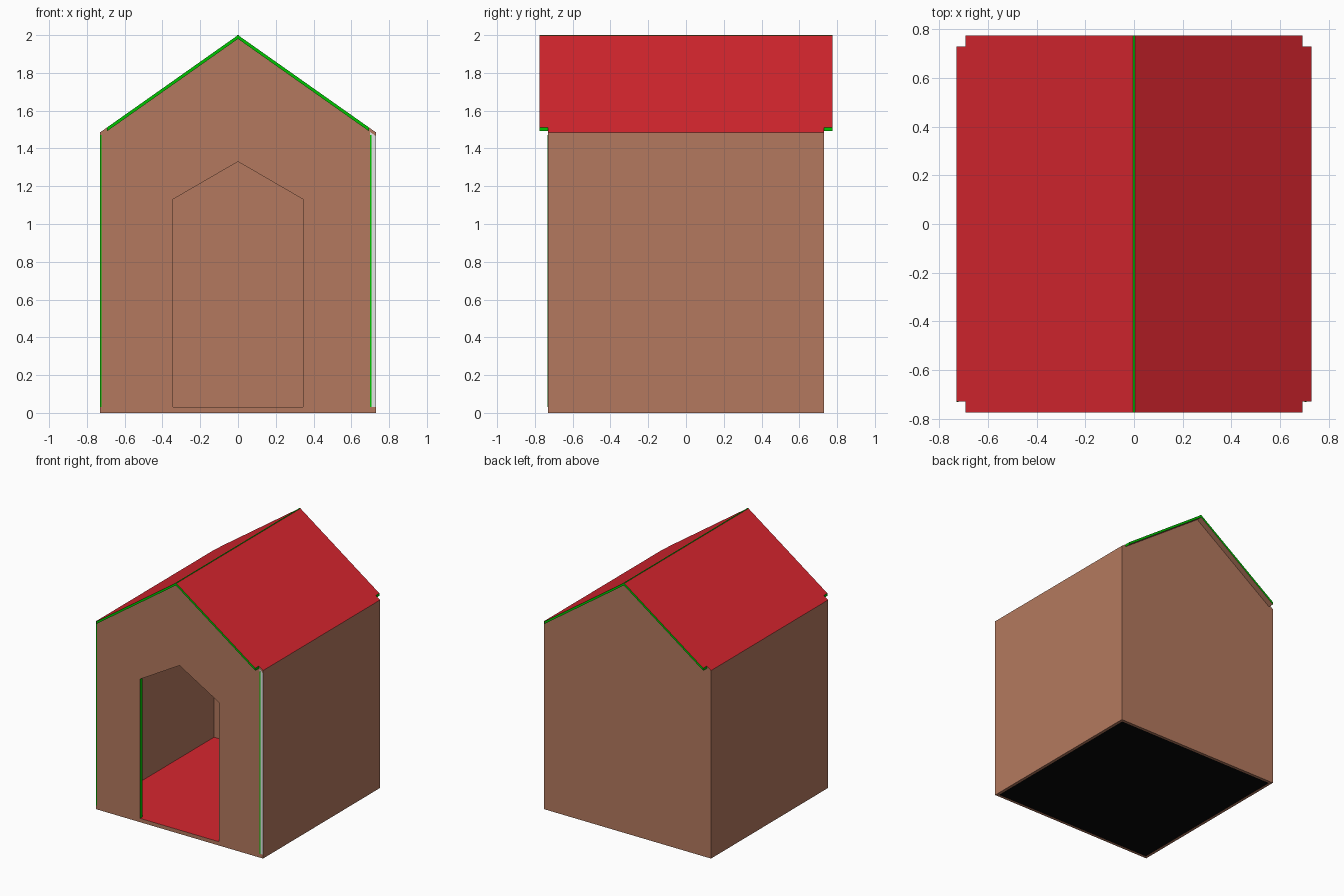
import bpy, bmesh
from mathutils import Vector

if "Cube" in bpy.data.objects:
    bpy.data.objects.remove(bpy.data.objects["Cube"])


def mat(name, rgb):
    m = bpy.data.materials.new(name)
    m.diffuse_color = (*rgb, 1)
    m.use_nodes = True
    m.node_tree.nodes["Principled BSDF"].inputs["Base Color"].default_value = m.diffuse_color
    return m


BROWN = mat("brown wood", (0.456, 0.191, 0.112))
RED = mat("red paint", (0.68, 0.019, 0.028))
GREEN = mat("green edge", (0.0, 0.55, 0.0))
WHITE = mat("white edge", (0.78, 0.78, 0.78))
BLACK = mat("black base", (0.002, 0.002, 0.002))
MATS = [BROWN, RED, GREEN, WHITE, BLACK]
B, R, G, W, K = range(5)


def panel(name, pts, offset, rule=lambda c, n: B, inset=0):
    """Extrude a flat outline by offset; rule(centre, normal) picks the colour."""
    bm = bmesh.new()
    face = bm.faces.new([bm.verts.new(p) for p in pts])
    ext = bmesh.ops.extrude_face_region(bm, geom=[face], use_keep_orig=True)
    verts = [v for v in ext["geom"] if isinstance(v, bmesh.types.BMVert)]
    bmesh.ops.translate(bm, verts=verts, vec=Vector(offset))
    bmesh.ops.recalc_face_normals(bm, faces=bm.faces)
    bm.normal_update()
    if inset:
        low = [f for f in bm.faces if f.normal.z < -0.9]
        bmesh.ops.inset_region(bm, faces=low, thickness=inset)
        bm.normal_update()
    for f in bm.faces:
        f.material_index = rule(f.calc_center_median(), f.normal)
    me = bpy.data.meshes.new(name)
    bm.to_mesh(me)
    bm.free()
    for m in MATS:
        me.materials.append(m)
    ob = bpy.data.objects.new(name, me)
    bpy.context.collection.objects.link(ob)
    return ob


S, T, FLOOR = 0.73, 0.03, 0.03       # half width, wall thickness, floor height
RT, OV, NX = 0.02, 0.775, 0.693      # roof thickness, overhang end, notch


def roof_z(x):
    return 2 - 0.705 * abs(x)


def under(x):
    return roof_z(x) - RT


# Floor: red on top, black underneath inside a brown border
def floor_rule(c, n):
    if n.z > 0.9:
        return R
    return K if n.z < -0.9 and abs(c.x) < 0.1 and abs(c.y) < 0.1 else B


panel("floor", [(-S, -S, 0), (S, -S, 0), (S, S, 0), (-S, S, 0)],
      (0, 0, FLOOR), floor_rule, T)

# Front wall with the pointed doorway, green door jambs
I = S - T
front = [(-S, FLOOR), (-0.345, FLOOR), (-0.345, 1.13), (0, 1.33), (0.345, 1.13),
         (0.345, FLOOR), (I, FLOOR), (I, under(I)), (0, under(0)), (-S, under(S))]
panel("front_wall", [(x, -S, z) for x, z in front], (0, T, 0),
      lambda c, n: G if abs(n.y) < 0.5 and abs(c.x) < 0.4 and c.z < 1.4 else B)

# Back wall
back = [(-S, FLOOR), (S, FLOOR), (S, under(S)), (0, under(0)), (-S, under(S))]
panel("back_wall", [(x, S, z) for x, z in back], (0, -T, 0))

# Side walls; the right one shows its white end at the front
for name, s, y0 in (("left_wall", -1, -I), ("right_wall", 1, -S)):
    prof = [(S, FLOOR), (S, under(S)), (I, under(I)), (I, FLOOR)]
    panel(name, [(s * x, y0, z) for x, z in prof], (0, I - y0, 0),
          lambda c, n: W if n.y < -0.9 else B)


# Roof slopes with notched corners, red above, brown below, green rims
def roof_rule(c, n):
    if n.z > 0.5:
        return R
    return G if abs(c.y) > S + 0.005 else B


plan = [(0, -OV), (NX, -OV), (NX, -S), (S, -S), (S, S), (NX, S), (NX, OV), (0, OV)]
for name, s in (("left_roof", -1), ("right_roof", 1)):
    panel(name, [(s * x, y, roof_z(x)) for x, y in plan], (0, 0, -RT), roof_rule)

# Thin green lines: ridge and the front wall's upright edges
panel("ridge_line", [(-0.004, -OV, 1.995), (0.004, -OV, 1.995),
                     (0.004, OV, 1.995), (-0.004, OV, 1.995)],
      (0, 0, 0.005), lambda c, n: G)
for name, x in (("left_edge_line", -S), ("right_edge_line", I)):
    panel(name, [(x, -S - 0.002, FLOOR), (x + 0.008, -S - 0.002, FLOOR),
                 (x + 0.008, -S - 0.002, 1.47), (x, -S - 0.002, 1.47)],
          (0, 0.003, 0), lambda c, n: G)
